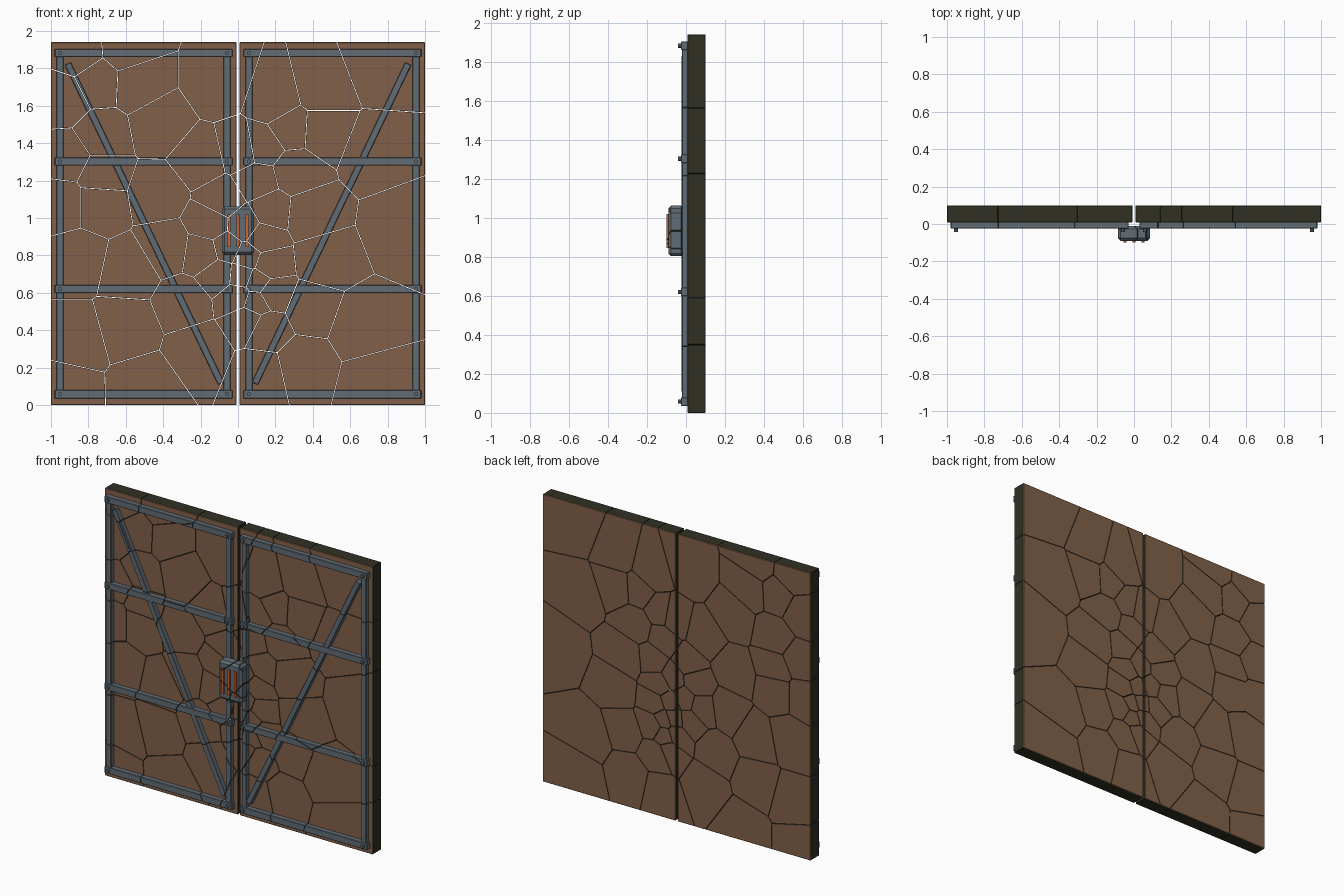
import bpy, bmesh, math
from mathutils import Matrix, Vector

if "Cube" in bpy.data.objects:
    bpy.data.objects.remove(bpy.data.objects["Cube"], do_unlink=True)


def material(name, rgb):
    mat = bpy.data.materials.new(name)
    mat.use_nodes = True
    mat.diffuse_color = (*rgb, 1)
    mat.node_tree.nodes["Principled BSDF"].inputs["Base Color"].default_value = (*rgb, 1)
    return mat


BROWN = material("brown_wood", (0.22, 0.118, 0.068))
STEEL = material("grey_steel", (0.12, 0.152, 0.178))
ORANGE = material("orange_glow", (0.65, 0.12, 0.025))
DARK = material("dark_core", (0.03, 0.03, 0.017))

# Crack cell centres in hundredths, as x, z
CELLS = [
    (-85, 188), (-93, 164), (-75, 173), (-60, 190), (-54, 172), (-10, 172),
    (20, 162), (45, 168), (76, 180), (28, 148), (45, 147), (73, 136),
    (88, 95), (66, 42), (74, 12), (34, 22), (12, 17), (38, 102), (30, 125),
    (45, 78), (38, 52), (-91, 132), (-42, 150), (-73, 144), (-73, 123),
    (-94, 108), (-74, 108), (-43, 113), (-86, 78), (-58, 72), (-86, 35),
    (-92, 8), (-50, 9), (-60, 42), (-20, 30), (-28, 55), (-38, 84),
    (-20, 131), (2, 136), (13, 138), (10, 120), (17, 104), (-8, 109),
    (-14, 97), (3, 96), (13, 89), (-6, 84), (-18, 81), (5, 79), (16, 75),
    (-10, 70), (2, 69), (10, 66), (0, 58), (9, 55), (18, 60), (5, 46), (15, 41),
]
CELLS = [Vector((x / 100, 0, z / 100)) for x, z in CELLS]
GAP = 0.0018


def cut_to_cell(bm, cell):
    """Trim a solid to one crack cell; False when nothing is left."""
    others = sorted((c for c in CELLS if c != cell), key=lambda c: (c - cell).length)
    for other in others:
        normal = (other - cell).normalized()
        point = (cell + other) / 2 - normal * GAP
        sides = [(v.co - point).dot(normal) for v in bm.verts]
        if not sides or min(sides) >= 0:
            return False
        if max(sides) <= 0:
            continue
        cut = bmesh.ops.bisect_plane(
            bm, geom=bm.verts[:] + bm.edges[:] + bm.faces[:], dist=1e-6,
            plane_co=point, plane_no=normal, clear_outer=True)
        rim = [e for e in cut["geom_cut"]
               if isinstance(e, bmesh.types.BMEdge) and e.is_valid and e.is_boundary]
        if len(rim) > 2:
            bmesh.ops.edgeloop_fill(bm, edges=rim, mat_nr=1)
    bmesh.ops.recalc_face_normals(bm, faces=bm.faces[:])
    return len(bm.faces) > 3


def shatter(name, solid, mat):
    """Split a solid along the cracks and make one object of the shards."""
    shards = bmesh.new()
    for cell in CELLS:
        piece = solid.copy()
        if cut_to_cell(piece, cell):
            temp = bpy.data.meshes.new("shard")
            piece.to_mesh(temp)
            shards.from_mesh(temp)
            bpy.data.meshes.remove(temp)
        piece.free()
    mesh = bpy.data.meshes.new(name)
    mesh.materials.append(mat)
    mesh.materials.append(DARK)
    shards.to_mesh(mesh)
    shards.free()
    solid.free()
    obj = bpy.data.objects.new(name, mesh)
    bpy.context.collection.objects.link(obj)
    return obj


def box(x, y, z, bevel=0.003, angle=0):
    """Bevelled box from three ranges, turned about the y axis."""
    bm = bmesh.new()
    mid = [(a + b) / 2 for a, b in (x, y, z)]
    size = [abs(b - a) for a, b in (x, y, z)]
    matrix = (Matrix.Translation(mid) @ Matrix.Rotation(angle, 4, "Y")
              @ Matrix.Diagonal((*size, 1)))
    bmesh.ops.create_cube(bm, size=1, matrix=matrix)
    if bevel:
        bmesh.ops.bevel(bm, geom=bm.edges[:], offset=bevel, segments=1,
                        affect="EDGES", profile=0.5)
    return bm


def bolt(x, z):
    bm = bmesh.new()
    matrix = Matrix.Translation((x, -0.03, z)) @ Matrix.Rotation(math.pi / 2, 4, "X")
    bmesh.ops.create_cone(bm, cap_ends=True, segments=8, radius1=0.011,
                          radius2=0.011, depth=0.024, matrix=matrix)
    return bm


RAILS = {"bottom": 0.058, "lower": 0.62, "upper": 1.302, "top": 1.882}
for side, s in (("right", -1), ("left", 1)):
    # Door leaf: brown faces with a dark edge
    leaf = box((s * 0.008, s), (0.008, 0.1), (0, 1.94))
    for face in leaf.faces:
        face.material_index = 0 if abs(face.normal.y) > 0.5 else 1
    shatter(side + "_door_panel", leaf, BROWN)

    # Frame posts
    for where, a, b in (("inner", 0.04, 0.077), ("outer", 0.933, 0.97)):
        post = box((s * a, s * b), (-0.02, 0.012), (0.06, 1.88))
        shatter(f"{side}_{where}_post", post, STEEL)

    # Rails with a bolt at each end
    for where, z in RAILS.items():
        rail = box((s * 0.03, s * 0.98), (-0.025, 0.012), (z - 0.022, z + 0.022))
        shatter(f"{side}_{where}_rail", rail, STEEL)
        for end, x in (("inner", 0.058), ("outer", 0.952)):
            shatter(f"{side}_{where}_{end}_bolt", bolt(s * x, z), STEEL)

    # Diagonal brace
    run, rise = 0.82, 1.71
    half = math.hypot(run, rise) / 2
    x, z = s * 0.5, 0.97
    brace = box((x - 0.018, x + 0.018), (-0.023, 0.012), (z - half, z + half),
                angle=s * math.atan2(run, rise))
    shatter(side + "_brace", brace, STEEL)

# Lock housing over the seam
shatter("lock_box", box((-0.086, 0.086), (-0.09, -0.012), (0.803, 1.062), 0.014), STEEL)
for name, x in (("right", -0.047), ("middle", 0), ("left", 0.047)):
    strip = box((x - 0.008, x + 0.008), (-0.1, -0.08), (0.845, 1.018), 0)
    shatter(name + "_light_strip", strip, ORANGE)
